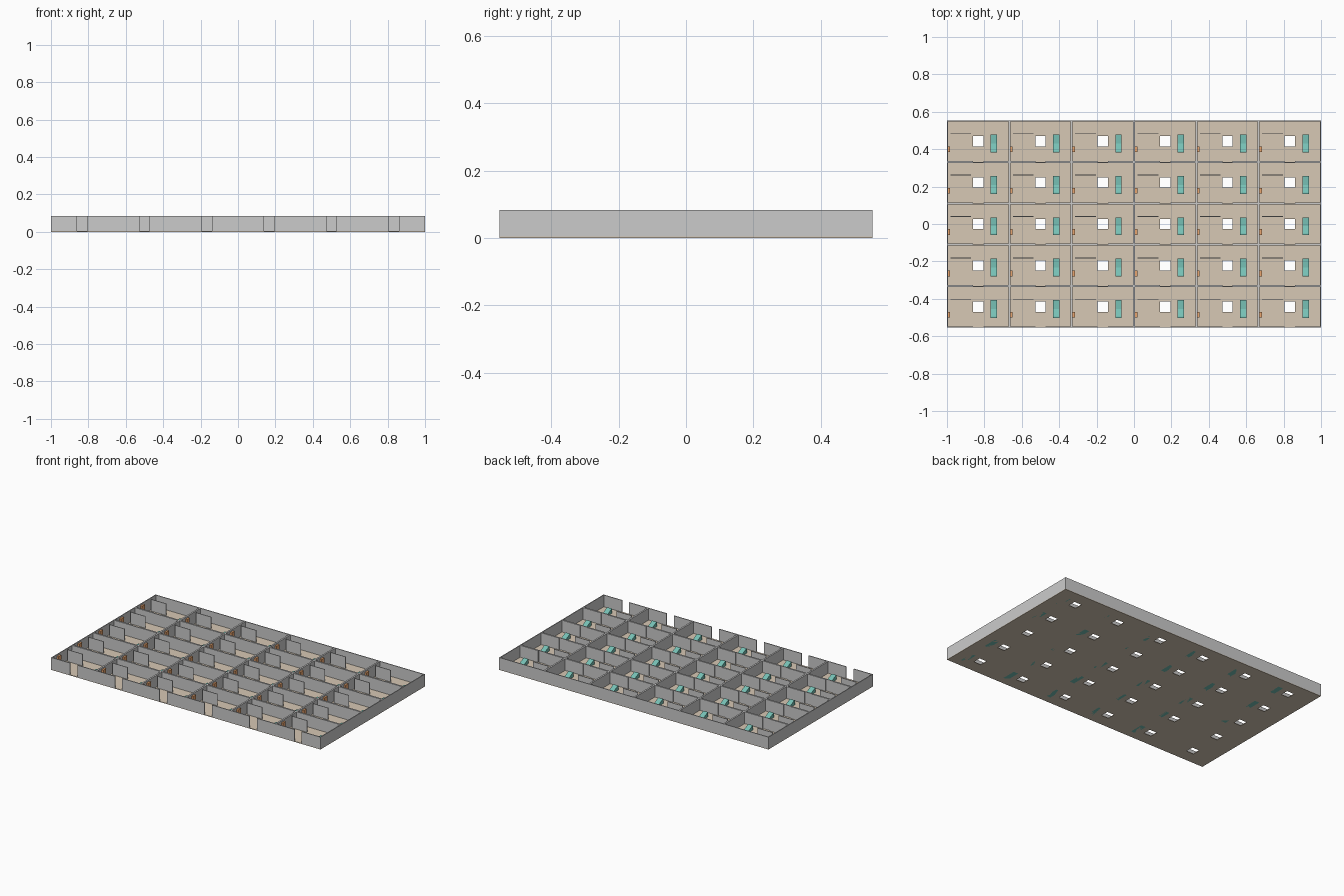
import bpy, bmesh

if "Cube" in bpy.data.objects:
    bpy.data.objects.remove(bpy.data.objects["Cube"])

COLS, ROWS = 6, 5
W, D = 2 / COLS, 1.107 / ROWS      # room module size
T, FLOOR, H = 0.0055, 0.004, 0.083   # wall thickness, floor thickness, wall top
CX, CY = -1 + W / 2, -1.107 / 2 + D / 2   # centre of the first room
HOLE = 0.0275                      # half width of floor opening and doorway


def material(name, rgb):
    m = bpy.data.materials.new(name)
    m.diffuse_color = (*rgb, 1)
    m.use_nodes = True
    m.node_tree.nodes["Principled BSDF"].inputs["Base Color"].default_value = m.diffuse_color
    return m


def finish(name, bm, mat=None):
    """Make the object in the first room and repeat it over the whole grid."""
    bmesh.ops.recalc_face_normals(bm, faces=bm.faces)
    mesh = bpy.data.meshes.new(name)
    bm.to_mesh(mesh)
    bm.free()
    ob = bpy.data.objects.new(name, mesh)
    ob.location = (CX, CY, 0)
    bpy.context.collection.objects.link(ob)
    if mat:
        mesh.materials.append(mat)
    for count, step in ((COLS, (W, 0, 0)), (ROWS, (0, D, 0))):
        a = ob.modifiers.new("repeat", 'ARRAY')
        a.count = count
        a.use_relative_offset = False
        a.use_constant_offset = True
        a.constant_offset_displace = step
    return ob


def prism(points, offset):
    """Extrude a closed 3D outline along an offset."""
    bm = bmesh.new()
    face = bm.faces.new([bm.verts.new(p) for p in points])
    ext = bmesh.ops.extrude_face_region(bm, geom=[face], use_keep_orig=True)
    verts = [g for g in ext["geom"] if isinstance(g, bmesh.types.BMVert)]
    bmesh.ops.translate(bm, vec=offset, verts=verts)
    return bm


def box(name, x0, x1, y0, y1, z0, z1, mat=None):
    pts = [(x0, y0, z0), (x1, y0, z0), (x1, y1, z0), (x0, y1, z0)]
    return finish(name, prism(pts, (0, 0, z1 - z0)), mat)


tan = material("tan", (0.68, 0.58, 0.46))
teal = material("teal", (0.18, 0.53, 0.46))
orange = material("orange", (0.82, 0.38, 0.16))

# Floor slab with a square opening in the middle
bm = bmesh.new()
rings = []
for z in (0, FLOOR):
    for hx, hy in ((W / 2, D / 2), (HOLE, HOLE)):
        rings.append([bm.verts.new((sx * hx, sy * hy, z))
                      for sx, sy in ((-1, -1), (1, -1), (1, 1), (-1, 1))])
for a, b in ((0, 1), (2, 3), (0, 2), (1, 3)):
    for i in range(4):
        j = (i + 1) % 4
        bm.faces.new((rings[a][i], rings[a][j], rings[b][j], rings[b][i]))
finish("floor", bm, tan)

# Room walls: one ring left open at the front for a full-height doorway
ox, oy, ix, iy = W / 2, D / 2, W / 2 - T, D / 2 - T
outline = [(HOLE, -oy), (ox, -oy), (ox, oy), (-ox, oy), (-ox, -oy), (-HOLE, -oy),
           (-HOLE, -iy), (-ix, -iy), (-ix, iy), (ix, iy), (ix, -iy), (HOLE, -iy)]
finish("room_walls", prism([(x, y, FLOOR) for x, y in outline], (0, 0, H - FLOOR)))

# Thin free-standing partition
box("partition", -0.148, -0.037, 0.038, 0.042, FLOOR, H)

# Lounger: low seat at the back, sloped rest rising to the front
profile = [(0.036, 0), (0.036, 0.014), (-0.012, 0.014), (-0.052, 0.034),
           (-0.060, 0.034), (-0.060, 0)]
finish("lounger", prism([(0.067, y, z) for y, z in profile], (0.034, 0, 0)), teal)

# Wall-mounted box
box("wall_box", -ix, -ix + 0.012, -0.058, -0.028, 0.042, 0.072, orange)
